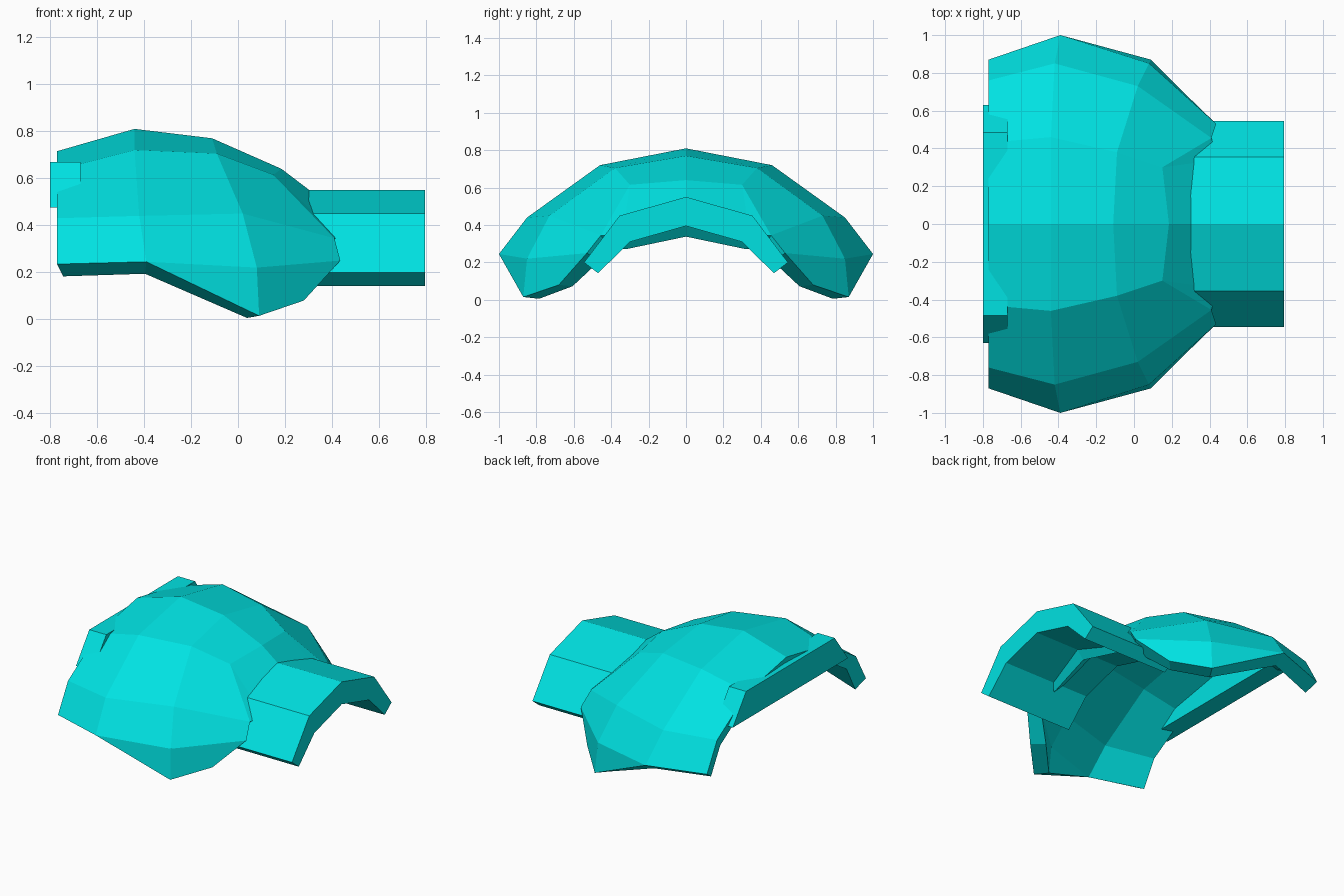
import bpy, bmesh

cube = bpy.data.objects.get("Cube")
if cube:
    bpy.data.objects.remove(cube, do_unlink=True)

mat = bpy.data.materials.new("turquoise")
mat.use_nodes = True
COLOR = (0.0, 0.76, 0.76, 1)
mat.diffuse_color = COLOR
mat.node_tree.nodes["Principled BSDF"].inputs["Base Color"].default_value = COLOR


def finish(name, bm):
    """Clean up normals and turn the bmesh into a flat shaded object."""
    bmesh.ops.recalc_face_normals(bm, faces=bm.faces)
    mesh = bpy.data.meshes.new(name)
    bm.to_mesh(mesh)
    bm.free()
    mesh.materials.append(mat)
    obj = bpy.data.objects.new(name, mesh)
    bpy.context.collection.objects.link(obj)
    return obj


def prism(name, half, x0, x1):
    """Extrude a mirrored (y, z) half profile along x."""
    outline = half + [(-y, z) for y, z in reversed(half) if y > 0]
    bm = bmesh.new()
    rings = [[bm.verts.new((x, y, z)) for y, z in outline] for x in (x0, x1)]
    n = len(outline)
    for i in range(n):
        j = (i + 1) % n
        bm.faces.new((rings[0][i], rings[0][j], rings[1][j], rings[1][i]))
    for ring in rings:
        bm.faces.new(ring)
    bmesh.ops.triangulate(bm, faces=[f for f in bm.faces if len(f.verts) > 4])
    return finish(name, bm)


# Domed shell: cross rows from the crown down to the rim, on the +y side
rows = [
    [(-.77, 0, .715), (-.77, .43, .635), (-.77, .76, .43), (-.77, .87, .235)],
    [(-.44, 0, .81), (-.44, .46, .72), (-.42, .85, .44), (-.39, 1, .245)],
    [(-.11, 0, .77), (-.09, .38, .705), (.02, .73, .45), (.08, .85, .22)],
    [(.185, 0, .64), (.15, .3, .615), (.41, .455, .345), (.435, .53, .25)],
]
bm = bmesh.new()
grid = [[bm.verts.new(p) for p in row] for row in rows]
for a, b in zip(grid, grid[1:]):
    for i in range(3):
        bm.faces.new((a[i], a[i + 1], b[i + 1], b[i]))

# Side lobe that dips to the ground, and the nose under the neck
low, front_low, nose, nose_side = [bm.verts.new(p) for p in (
    (.09, .87, .015), (.28, .68, .08), (.48, 0, .415), (.44, .34, .345))]
bm.faces.new((grid[1][3], low, grid[2][3]))
bm.faces.new((grid[2][3], low, front_low, grid[3][3]))
bm.faces.new((grid[3][0], grid[3][1], nose_side, nose))
bm.faces.new((grid[3][1], grid[3][2], nose_side))

# Mirror the half across y
copy = bmesh.ops.duplicate(bm, geom=bm.verts[:] + bm.edges[:] + bm.faces[:])
for v in copy["geom"]:
    if isinstance(v, bmesh.types.BMVert):
        v.co.y *= -1
bmesh.ops.remove_doubles(bm, verts=bm.verts, dist=0.0005)
shell = finish("shell", bm)
# Keep the outer side facing up so that the thickness goes inward
if shell.data.polygons[0].normal.z < 0:
    shell.data.flip_normals()
solid = shell.modifiers.new("thickness", "SOLIDIFY")
solid.thickness = 0.1
solid.offset = -1

# Arched neck plate running out of the shell
prism("arched_neck", [(0, .55), (.355, .45), (.545, .2),
                      (.47, .142), (.3, .31), (0, .395)], .14, .795)

# Cross bar at the far end with slanted tips
prism("cross_bar", [(.485, .67), (.63, .475)], -.8, -.67)
